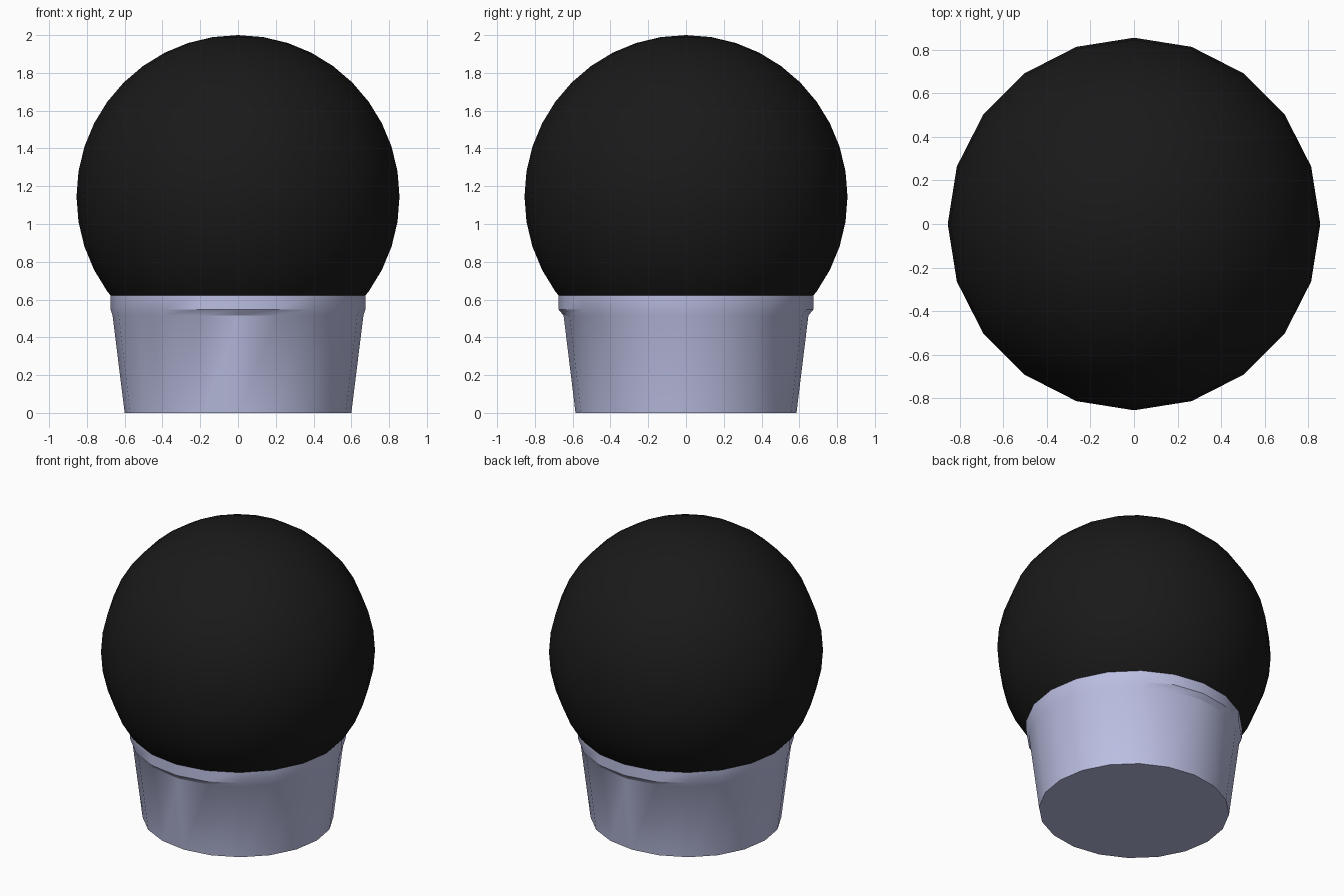
import bpy, bmesh, math

if "Cube" in bpy.data.objects:
    bpy.data.objects.remove(bpy.data.objects["Cube"])

SIDES = 20


def material(name, color):
    mat = bpy.data.materials.new(name)
    mat.diffuse_color = color
    mat.use_nodes = True
    mat.node_tree.nodes["Principled BSDF"].inputs["Base Color"].default_value = mat.diffuse_color
    return mat


def smooth(obj, degrees):
    bpy.ops.object.select_all(action='DESELECT')
    obj.select_set(True)
    bpy.context.view_layer.objects.active = obj
    bpy.ops.object.shade_smooth_by_angle(angle=math.radians(degrees))


def lofted(name, sections, mat):
    """Closed body from elliptical sections (x radius, y radius, z)."""
    bm = bmesh.new()
    rings = []
    for rx, ry, z in sections:
        angles = [2 * math.pi * i / SIDES for i in range(SIDES)]
        rings.append([bm.verts.new((rx * math.cos(a), ry * math.sin(a), z)) for a in angles])
    for low, high in zip(rings, rings[1:]):
        for i in range(SIDES):
            j = (i + 1) % SIDES
            bm.faces.new((low[i], low[j], high[j], high[i]))
    bm.faces.new(rings[0][::-1])
    bm.faces.new(rings[-1])
    mesh = bpy.data.meshes.new(name)
    bm.to_mesh(mesh)
    bm.free()
    obj = bpy.data.objects.new(name, mesh)
    bpy.context.collection.objects.link(obj)
    mesh.materials.append(mat)
    smooth(obj, 30)
    return obj


black = material("black", (0.01, 0.01, 0.01, 1))
lilac = material("lilac_grey", (0.5, 0.52, 0.76, 1))

# Tapered cup with a slightly overhanging round rim
lofted("base_cup", [(0.6, 0.585, 0), (0.664, 0.648, 0.515),
                    (0.674, 0.674, 0.547), (0.674, 0.674, 0.63)], lilac)

# Ball seated in the cup
bpy.ops.mesh.primitive_uv_sphere_add(segments=SIDES, ring_count=20, radius=0.855,
                                     location=(0, 0, 1.145))
ball = bpy.context.object
ball.name = "ball"
ball.data.materials.append(black)
smooth(ball, 40)
